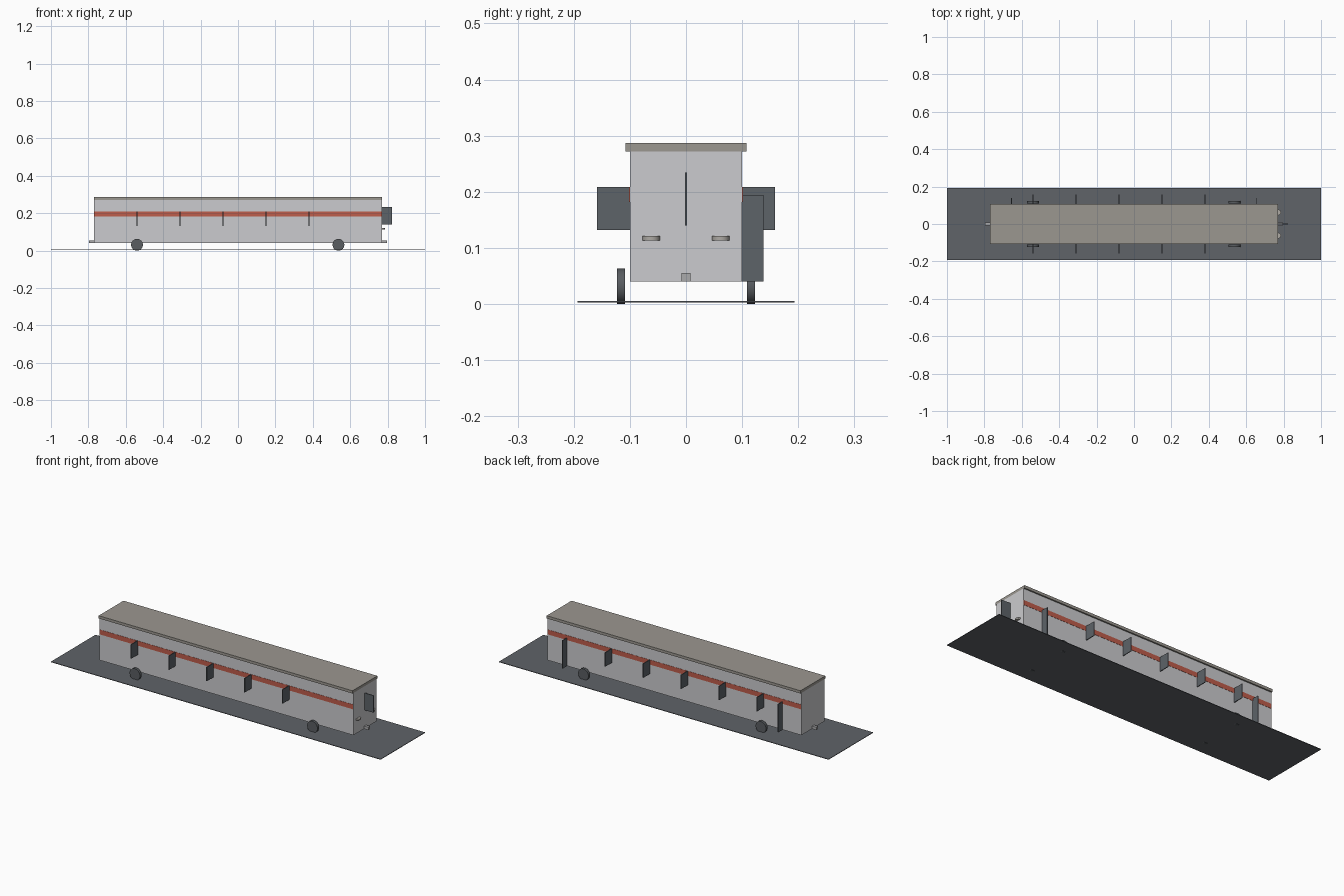
import bpy
from math import pi

cube = bpy.data.objects.get("Cube")
if cube:
    bpy.data.objects.remove(cube, do_unlink=True)


def material(name, r, g, b):
    m = bpy.data.materials.new(name)
    m.use_nodes = True
    m.diffuse_color = (r, g, b, 1)
    m.node_tree.nodes["Principled BSDF"].inputs["Base Color"].default_value = (r, g, b, 1)
    return m


PAINT = material("silver paint", 0.60, 0.60, 0.62)
ROOF = material("warm grey roof", 0.33, 0.31, 0.28)
RED = material("red stripe", 0.52, 0.11, 0.07)
GLASS = material("dark glass", 0.11, 0.125, 0.14)
ROAD = material("asphalt", 0.115, 0.125, 0.14)
RUBBER = material("tyre grey", 0.10, 0.11, 0.12)
LAMP = material("lamp grey", 0.42, 0.40, 0.37)
METAL = material("bumper grey", 0.40, 0.40, 0.41)


def finish(name, mat):
    ob = bpy.context.object
    ob.name = name
    ob.data.materials.append(mat)
    return ob


def box(name, center, size, mat):
    bpy.ops.mesh.primitive_cube_add(size=1, location=center)
    ob = finish(name, mat)
    ob.scale = size
    bpy.ops.object.transform_apply(location=False, rotation=False, scale=True)
    return ob


def disc(name, center, radius, depth, mat, tilt=0):
    bpy.ops.mesh.primitive_cylinder_add(vertices=32, radius=radius, depth=depth,
                                        location=center, rotation=(tilt, 0, 0))
    ob = finish(name, mat)
    bpy.ops.object.shade_smooth_by_angle(angle=pi / 6)
    return ob


# Road slab, coach body, roof and stripe band
box("road", (0, 0, 0.004), (2, 0.386, 0.003), ROAD)
box("body", (0, 0, 0.156), (1.54, 0.2, 0.232), PAINT)
box("roof", (0, 0, 0.279), (1.54, 0.215, 0.015), ROOF)
box("stripe", (0, 0, 0.195), (1.538, 0.2024, 0.026), RED)

# Side windows, standing out square to both walls
for side, label in ((-1, "front"), (1, "back")):
    for i in range(5):
        box(f"{label}_window_{i + 1}", (-0.54 + 0.23 * i, side * 0.1, 0.17),
            (0.004, 0.117, 0.077), GLASS)

# Doors on the back wall
for x, label in ((-0.655, "right"), (0.653, "left")):
    box(f"{label}_door", (x, 0.1, 0.117), (0.004, 0.077, 0.154), GLASS)

# Windscreen on the driving end
box("windscreen", (0.77, 0, 0.187), (0.107, 0.004, 0.094), GLASS)

# Wheels
for x, end in ((-0.54, "rear"), (0.537, "lead")):
    for side, label in ((-1, "front"), (1, "back")):
        disc(f"{end}_{label}_wheel", (x, side * 0.116, 0.0315), 0.0315, 0.014,
             RUBBER, pi / 2)

# Headlamps and bumpers
for side, label in ((-1, "front"), (1, "back")):
    disc(f"{label}_headlamp", (0.77, side * 0.062, 0.117), 0.0154, 0.008, LAMP)
for end, label in ((-1, "rear"), (1, "lead")):
    box(f"{label}_bumper", (end * 0.776, 0, 0.0475), (0.04, 0.016, 0.015), METAL)
